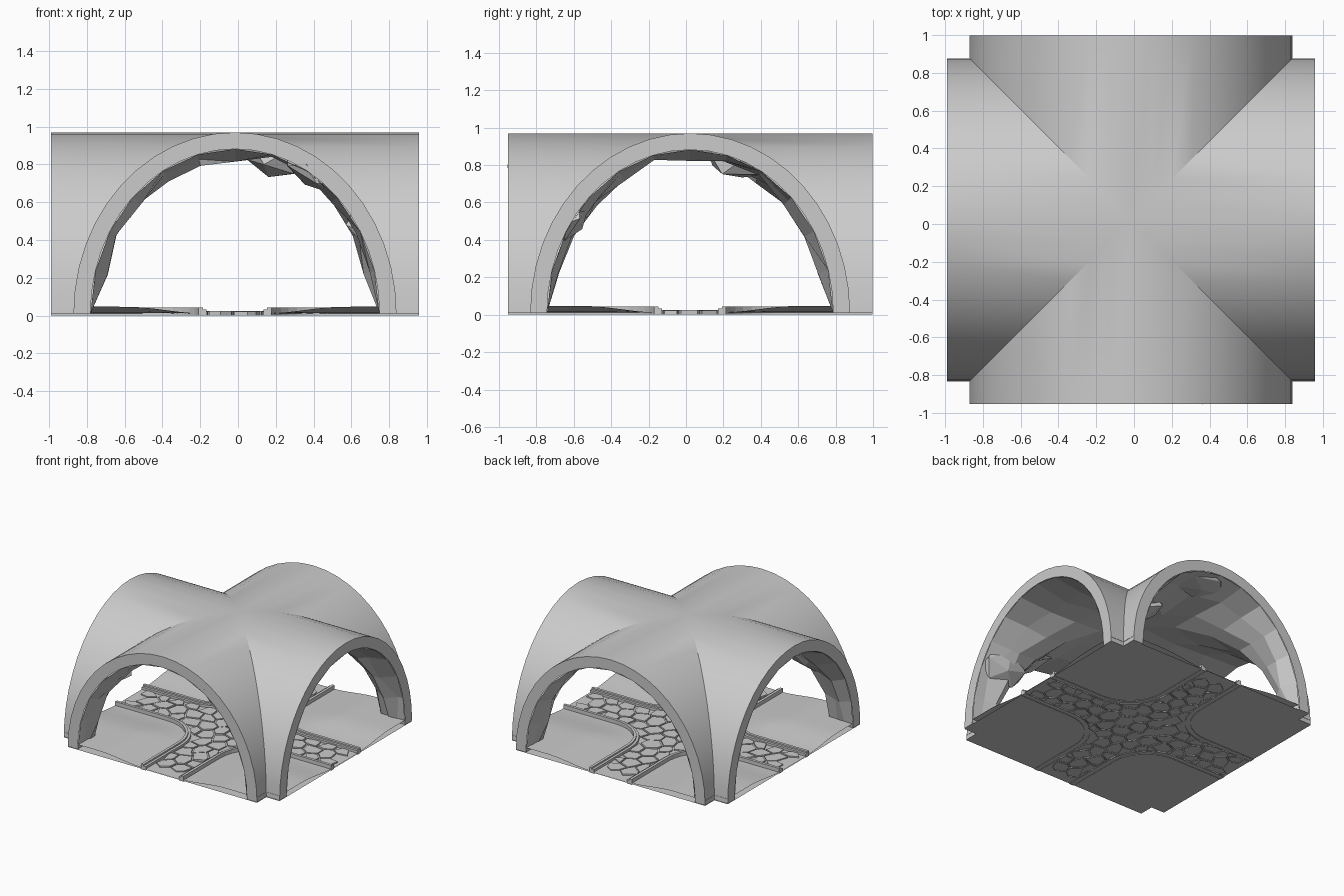
import bpy, bmesh, math, random
from mathutils import Matrix, Vector

if "Cube" in bpy.data.objects:
    bpy.data.objects.remove(bpy.data.objects["Cube"])

random.seed(7)
CENTRE = Vector((-0.016, 0.022, 0))
LEN, R, H, Z0 = 0.975, 0.855, 0.96, 0.01   # arm length, outer half width, height, base
RI, HI = 0.765, 0.872                      # inner half width and height


def finish(bm, name, smooth=None):
    bmesh.ops.remove_doubles(bm, verts=bm.verts, dist=0.0005)
    me = bpy.data.meshes.new(name)
    bm.to_mesh(me)
    bm.free()
    ob = bpy.data.objects.new(name, me)
    ob.location = CENTRE
    bpy.context.collection.objects.link(ob)
    if smooth:
        bpy.ops.object.select_all(action='DESELECT')
        ob.select_set(True)
        bpy.context.view_layer.objects.active = ob
        bpy.ops.object.shade_smooth_by_angle(angle=math.radians(smooth))
    return ob


def turn(k):
    return Matrix.Rotation(k * math.pi / 2, 4, 'Z')


def profile(r, h, t):
    return r * math.cos(t), Z0 + h * math.sin(t)


def skin(bm, rows, flip=False):
    for a, b in zip(rows, rows[1:]):
        for i in range(len(a) - 1):
            quad = [a[i], a[i + 1], b[i + 1], b[i]]
            if (quad[0].co - quad[3].co).length < 1e-5 and (quad[1].co - quad[2].co).length < 1e-5:
                continue
            bm.faces.new(quad[::-1] if flip else quad)


# Outer groin vault: four arms, each running from its open end to the diagonals
N = 24
angles = [math.pi * i / N for i in range(N + 1)]
bm = bmesh.new()
for k in range(4):
    m = turn(k)
    end, groin, rim = [], [], []
    for t in angles:
        v, z = profile(R, H, t)
        end.append(bm.verts.new(m @ Vector((v, LEN, z))))
        groin.append(bm.verts.new(m @ Vector((v, abs(v), z))))
        v, z = profile(RI, HI, t)
        rim.append(bm.verts.new(m @ Vector((v, LEN, z))))
    skin(bm, [end, groin])
    skin(bm, [rim, end])
    # underside of the two feet
    for i in (0, -1):
        s = 1 if i == 0 else -1
        p = [bm.verts.new(m @ Vector((s * x, y, Z0))) for x, y in
             ((R, LEN), (RI, LEN), (RI, RI), (R, R))]
        bm.faces.new(p if i == 0 else p[::-1])
bmesh.ops.recalc_face_normals(bm, faces=bm.faces)
finish(bm, "vault_shell", 25)

# Rough rock lining: coarse facets pushed inward at random
M = 12
bm = bmesh.new()
for k in range(4):
    m = turn(k)
    rows = []
    for j in range(4):
        row = []
        for i in range(M + 1):
            t = math.pi * i / M
            push = random.uniform(0, 0.07) if j in (1, 2) and 0 < i < M else 0
            v, z = profile(RI - push, HI - push, t)
            g = RI * abs(math.cos(t))
            u = LEN + (g - LEN) * j / 3
            if push:
                u += random.uniform(-0.04, 0.04)
            row.append(bm.verts.new(m @ Vector((v, u, z))))
        rows.append(row)
    skin(bm, rows, True)
finish(bm, "rock_lining")


# Larger rocks bulging out of the lining
def rock(name, arm, deg, along, size, sink=0.0):
    t = math.radians(deg)
    v, z = profile(RI + sink, HI + sink, t)
    bm = bmesh.new()
    bmesh.ops.create_icosphere(bm, subdivisions=1, radius=1)
    rot = Matrix.Rotation(math.pi / 2 - t, 4, 'Y')
    for p in bm.verts:
        q = p.co * random.uniform(0.85, 1.0)
        q = Vector((q.x * size[0], q.y * size[1], q.z * size[2]))
        p.co = turn(arm) @ (rot @ q + Vector((v, along, z)))
    finish(bm, name)


rock("front_rock", 2, 122, 0.79, (0.20, 0.24, 0.075))
rock("right_rock", 3, 34, 0.78, (0.16, 0.24, 0.07))
rock("left_rock", 1, 60, 0.80, (0.14, 0.19, 0.06))
rock("back_rock", 0, 88, 0.78, (0.24, 0.20, 0.05))
rock("crown_rock", 0, 74, 0.28, (0.18, 0.22, 0.11), -0.02)
rock("wall_rock", 1, 140, 0.70, (0.17, 0.2, 0.07))

# Ground: crossing lanes with rounded corners, rising gently to the walls
HALF, BEND = 0.17, 0.50


def off_road(x, y):
    a, b = abs(x), abs(y)
    if max(a, b) > BEND:
        return min(a, b) - HALF
    return (BEND - HALF) - math.hypot(a - BEND, b - BEND)


def ground(x, y):
    s = min(1, max(0, off_road(x, y) / 0.4))
    return 0.012 + 0.035 * s * s * (3 - 2 * s)


xs = [-LEN] + [-R + 2 * R * i / 28 for i in range(29)] + [LEN]
bm = bmesh.new()
grid = [[bm.verts.new((x, y, ground(x, y))) for x in xs] for y in xs]
last = len(xs) - 2
for j in range(last + 1):
    for i in range(last + 1):
        if i in (0, last) and j in (0, last):
            continue
        bm.faces.new((grid[j][i], grid[j][i + 1], grid[j + 1][i + 1], grid[j + 1][i]))
bmesh.ops.delete(bm, geom=[v for v in bm.verts if not v.link_faces], context='VERTS')
finish(bm, "ground", 40)

# Flat underside
bm = bmesh.new()
pts = []
for k in range(4):
    pts += [turn(k) @ Vector(p) for p in ((R, LEN, 0.005), (-R, LEN, 0.005), (-R, R, 0.005))]
bm.faces.new([bm.verts.new(p) for p in pts[::-1]])
finish(bm, "ground_base")

# Kerbs: stepped profile swept round each corner of the crossing
path = [((HALF, LEN), (-1, 0))]
rad = BEND - HALF
for i in range(9):
    a = math.pi + math.pi / 2 * i / 8
    n = (math.cos(a), math.sin(a))
    path.append(((BEND + rad * n[0], BEND + rad * n[1]), n))
path.append(((LEN, HALF), (0, -1)))
section = [(0.02, 0.0), (0.02, 0.032), (0.0, 0.032), (0.0, 0.044),
           (-0.022, 0.044), (-0.022, 0.0)]
bm = bmesh.new()
for k in range(4):
    rows = [[bm.verts.new(turn(k) @ Vector((p[0] + n[0] * o, p[1] + n[1] * o, z)))
             for o, z in section] for p, n in path]
    skin(bm, rows)
    bm.faces.new(rows[0])
    bm.faces.new(rows[-1][::-1])
bmesh.ops.recalc_face_normals(bm, faces=bm.faces)
finish(bm, "kerbs")

# Paving: irregular six-sided slabs filling the lanes
S = 0.078
corner = {}


def jitter(x, y):
    key = (round(x, 3), round(y, 3))
    if key not in corner:
        corner[key] = Vector((x + random.uniform(-.022, .022), y + random.uniform(-.022, .022), 0))
    return corner[key]


bm = bmesh.new()
for j in range(-9, 10):
    for i in range(-8, 9):
        cx, cy = S * math.sqrt(3) * (i + (j % 2) / 2), S * 1.5 * j
        ring = [jitter(cx + S * math.cos(math.radians(60 * n + 30)),
                       cy + S * math.sin(math.radians(60 * n + 30))) for n in range(6)]
        mid = sum(ring, Vector()) / 6
        ring = [mid + (p - mid) * 0.9 for p in ring]
        if off_road(mid.x, mid.y) > -0.015 or max(abs(c) for p in ring for c in p) > LEN:
            continue
        # pull corners back inside the kerb line
        for n, p in enumerate(ring):
            for _ in range(12):
                if off_road(p.x, p.y) > -0.025:
                    p = p + (mid - p) * 0.15
            ring[n] = p
        top = 0.02 + random.uniform(0, 0.006)
        low = [bm.verts.new((p.x, p.y, 0.0)) for p in ring]
        high = [bm.verts.new((p.x, p.y, top)) for p in ring]
        bm.faces.new(high)
        for n in range(6):
            bm.faces.new((low[n], low[(n + 1) % 6], high[(n + 1) % 6], high[n]))
finish(bm, "paving_slabs")
